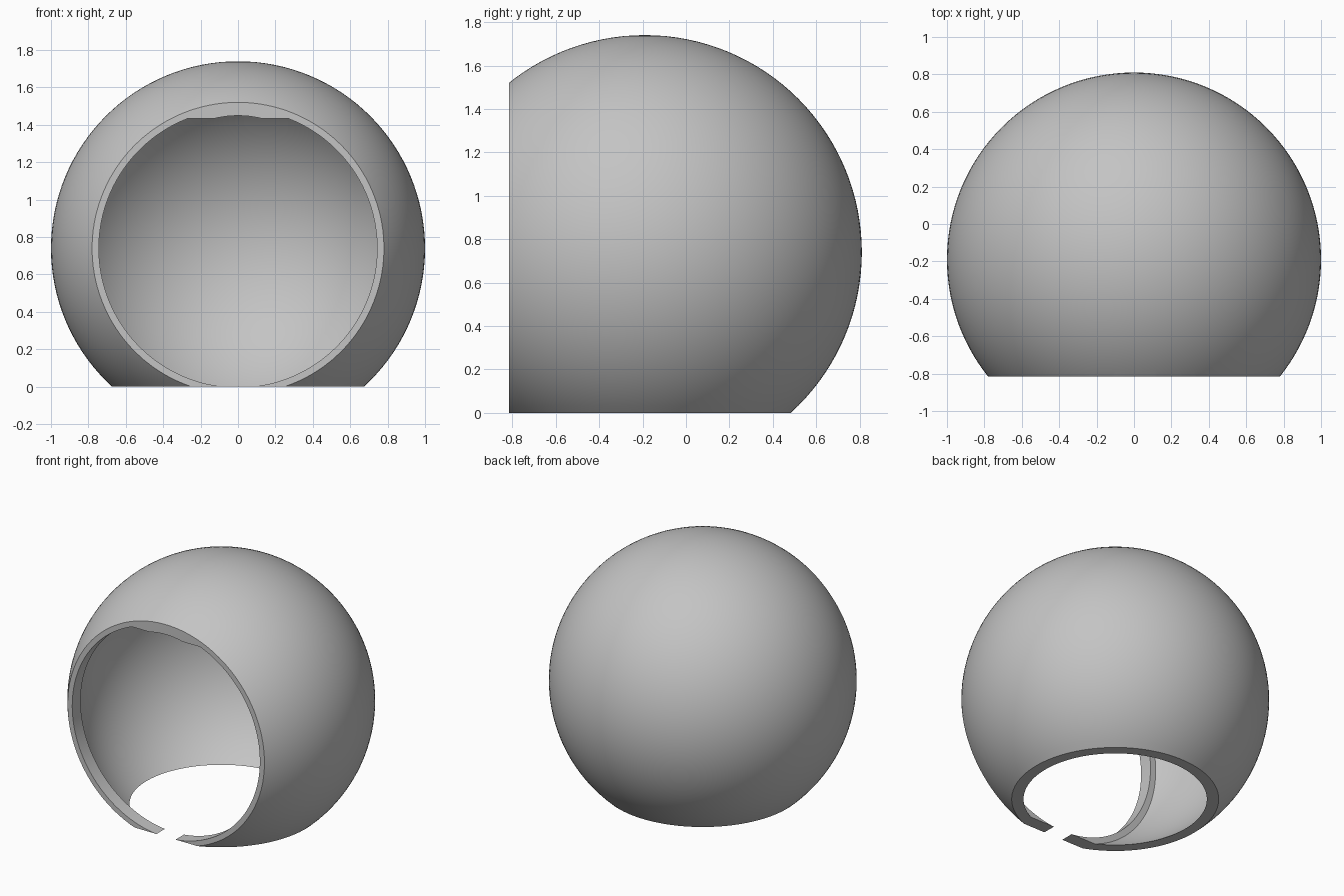
import bpy, bmesh
from math import acos, cos, sin, pi
from mathutils import Vector

cube = bpy.data.objects.get("Cube")
if cube:
    bpy.data.objects.remove(cube, do_unlink=True)

CENTRE = Vector((0, -0.19, 0.74))   # middle of the globe
FRONT, BACK_OF_LIP = -0.625, -0.53  # planes measured from the middle
OPENING = 0.744                     # radius of the front opening


def make_object(name, bm):
    bmesh.ops.recalc_face_normals(bm, faces=bm.faces)
    mesh = bpy.data.meshes.new(name)
    bm.to_mesh(mesh)
    bm.free()
    obj = bpy.data.objects.new(name, mesh)
    obj.location = CENTRE
    bpy.context.collection.objects.link(obj)
    return obj


def cut_sphere(name, radius, planes):
    """Sphere sliced flat by (point, outward normal) planes."""
    bm = bmesh.new()
    bmesh.ops.create_uvsphere(bm, u_segments=128, v_segments=64, radius=radius)
    for point, normal in planes:
        geom = bm.verts[:] + bm.edges[:] + bm.faces[:]
        bmesh.ops.bisect_plane(bm, geom=geom, plane_co=point, plane_no=normal, clear_outer=True)
        rim = [e for e in bm.edges if e.is_boundary]
        bmesh.ops.holes_fill(bm, edges=rim, sides=0)
    return make_object(name, bm)


def opening_prism(name):
    """Round opening with a flat, slightly arched brow tab at the top."""
    half_tab, half_arch = 0.27, 0.13
    start = acos(half_tab / OPENING)
    brow = OPENING * sin(start)
    sweep = pi + 2 * start
    steps = 128
    outline = [(OPENING * cos(start - sweep * i / steps), OPENING * sin(start - sweep * i / steps))
               for i in range(steps + 1)]
    for i in range(-8, 9):
        t = i / 8
        outline.append((half_arch * t, brow + 0.016 * (1 - t * t)))
    bm = bmesh.new()
    face = bm.faces.new([bm.verts.new((x, -1.2, z)) for x, z in outline])
    out = bmesh.ops.extrude_face_region(bm, geom=[face])
    moved = [v for v in out["geom"] if isinstance(v, bmesh.types.BMVert)]
    bmesh.ops.translate(bm, verts=moved, vec=(0, 0.8, 0))
    return make_object(name, bm)


# Outer globe, sliced at the front and underneath
shell = cut_sphere("helmet_shell", 1.0, [((0, FRONT, 0), (0, -1, 0)),
                                         ((0, 0, -CENTRE.z), (0, 0, -1))])

# Hollow inside, stopping short of the front so a lip remains
hollow = cut_sphere("hollow_cutter", 0.95, [((0, BACK_OF_LIP, 0), (0, -1, 0))])
opening = opening_prism("opening_cutter")

bpy.ops.object.select_all(action="DESELECT")
bpy.context.view_layer.objects.active = shell
shell.select_set(True)
for cutter in (hollow, opening):
    cutter.hide_render = True
    mod = shell.modifiers.new(cutter.name, "BOOLEAN")
    mod.operation = "DIFFERENCE"
    mod.solver = "EXACT"
    mod.object = cutter
    bpy.ops.object.modifier_apply(modifier=mod.name)
    bpy.data.objects.remove(cutter, do_unlink=True)

# Single light grey colour
grey = bpy.data.materials.new("light_grey")
grey.use_nodes = True
colour = (0.55, 0.55, 0.55, 1)
grey.diffuse_color = colour
grey.node_tree.nodes["Principled BSDF"].inputs["Base Color"].default_value = colour
shell.data.materials.clear()
shell.data.materials.append(grey)
bpy.ops.object.shade_smooth_by_angle(angle=pi / 6)
